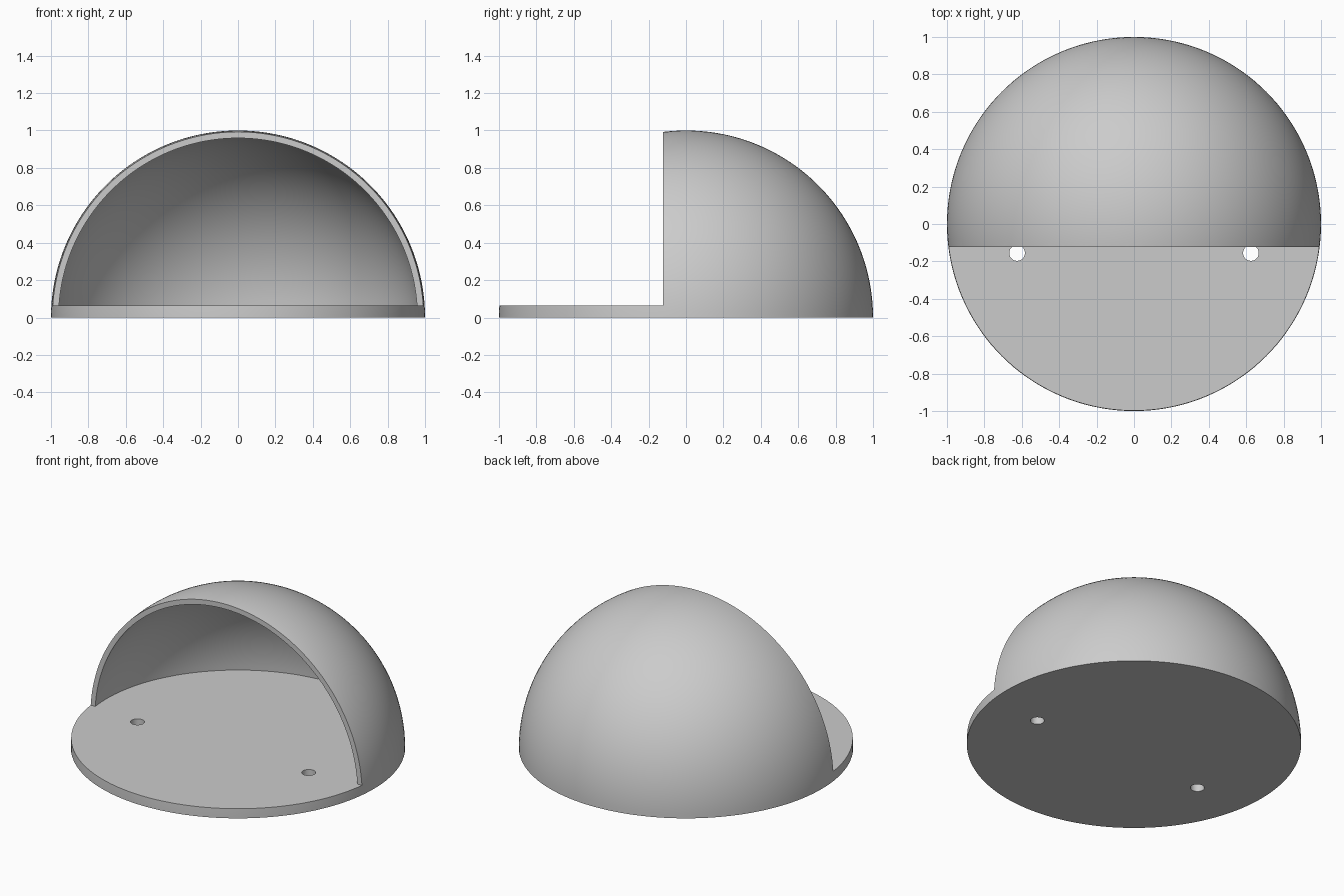
import bpy
import bmesh
from math import sin, cos, asin, pi

if "Cube" in bpy.data.objects:
    bpy.data.objects.remove(bpy.data.objects["Cube"], do_unlink=True)

OUTER, INNER = 1.0, 0.967
FLOOR, CUT_Y = 0.063, -0.122
HOLE_X, HOLE_Y, HOLE_R = 0.625, -0.155, 0.042

grey = bpy.data.materials.new("light grey")
grey.use_nodes = True
colour = (0.6, 0.6, 0.6, 1)
grey.diffuse_color = colour
grey.node_tree.nodes["Principled BSDF"].inputs["Base Color"].default_value = colour


def make_object(name, bm):
    bmesh.ops.recalc_face_normals(bm, faces=bm.faces)
    mesh = bpy.data.meshes.new(name)
    bm.to_mesh(mesh)
    bm.free()
    mesh.materials.append(grey)
    obj = bpy.data.objects.new(name, mesh)
    bpy.context.collection.objects.link(obj)
    return obj


def solid_dome(name, radius, base, rings=48, sides=144):
    """Solid spherical cap above the height base."""
    bm = bmesh.new()
    start = asin(base / radius)
    loops = []
    for i in range(rings):
        a = start + (pi / 2 - start) * i / rings
        loops.append([bm.verts.new((radius * cos(a) * cos(2 * pi * j / sides),
                                    radius * cos(a) * sin(2 * pi * j / sides),
                                    radius * sin(a))) for j in range(sides)])
    top = bm.verts.new((0, 0, radius))
    bm.faces.new(loops[0])
    for j in range(sides):
        k = (j + 1) % sides
        for low, high in zip(loops, loops[1:]):
            bm.faces.new((low[j], low[k], high[k], high[j]))
        bm.faces.new((loops[-1][j], loops[-1][k], top))
    return make_object(name, bm)


def carve(body, cutter):
    cutter.hide_render = True
    mod = body.modifiers.new("carve", "BOOLEAN")
    mod.operation = "DIFFERENCE"
    mod.solver = "EXACT"
    mod.object = cutter
    bpy.context.view_layer.objects.active = body
    bpy.ops.object.modifier_apply(modifier=mod.name)
    bpy.data.objects.remove(cutter, do_unlink=True)


# Dome with its base in one piece
shelter = solid_dome("dome_shelter", OUTER, 0)

# Open front, above the floor
bm = bmesh.new()
bmesh.ops.create_cube(bm, size=1)
bmesh.ops.scale(bm, vec=(3, 2, 2), verts=bm.verts)
bmesh.ops.translate(bm, vec=(0, CUT_Y - 1, FLOOR + 1), verts=bm.verts)
carve(shelter, make_object("front_cutter", bm))

# Hollow inside
carve(shelter, solid_dome("cavity_cutter", INNER, FLOOR))

# Two drain holes through the floor
for side in (-1, 1):
    bm = bmesh.new()
    bmesh.ops.create_cone(bm, cap_ends=True, segments=32,
                          radius1=HOLE_R, radius2=HOLE_R, depth=0.3)
    bmesh.ops.translate(bm, vec=(side * HOLE_X, HOLE_Y, 0), verts=bm.verts)
    carve(shelter, make_object("hole_cutter", bm))

# Smooth dome, crisp rims
bpy.ops.object.select_all(action="DESELECT")
shelter.select_set(True)
bpy.context.view_layer.objects.active = shelter
bpy.ops.object.shade_smooth_by_angle(angle=pi / 6)
